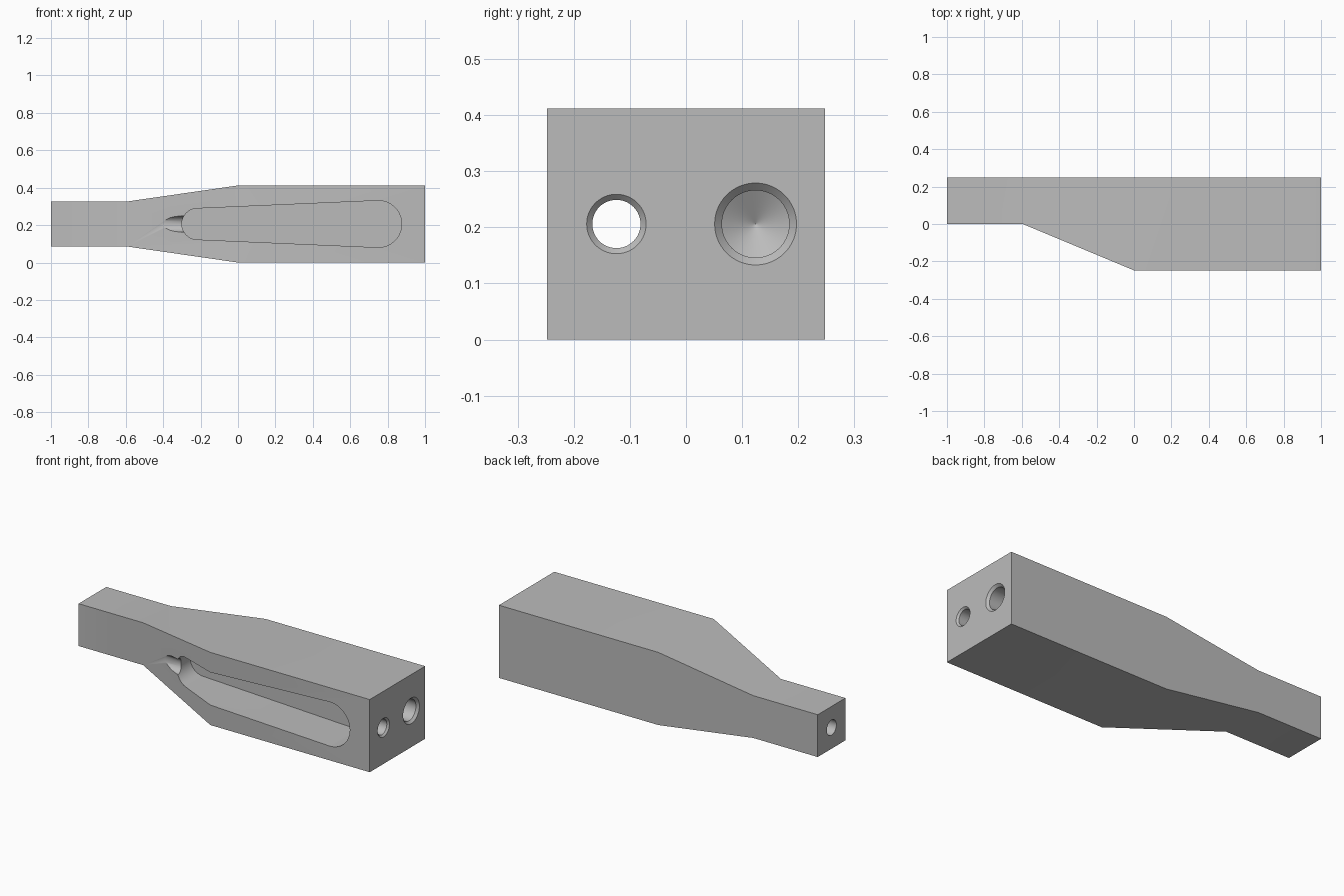
import bpy
import bmesh
from math import sin, cos, pi, radians, acos

default = bpy.data.objects.get("Cube")
if default:
    bpy.data.objects.remove(default, do_unlink=True)

HALF = 0.248      # half depth of the block
MID = 0.206       # height of all bore axes
SEGMENTS = 64

metal = bpy.data.materials.new("light_grey")
grey = (0.5, 0.5, 0.5, 1)
metal.diffuse_color = grey
metal.use_nodes = True
metal.node_tree.nodes["Principled BSDF"].inputs["Base Color"].default_value = grey


def loft(name, rings):
    """Skin a row of equal-length point loops and cap both ends."""
    bm = bmesh.new()
    loops = [[bm.verts.new(p) for p in ring] for ring in rings]
    for a, b in zip(loops, loops[1:]):
        for i in range(len(a)):
            j = (i + 1) % len(a)
            bm.faces.new((a[i], a[j], b[j], b[i]))
    bm.faces.new(loops[0])
    bm.faces.new(loops[-1])
    bmesh.ops.remove_doubles(bm, verts=bm.verts, dist=1e-6)
    bmesh.ops.recalc_face_normals(bm, faces=bm.faces)
    mesh = bpy.data.meshes.new(name)
    bm.to_mesh(mesh)
    bm.free()
    mesh.materials.append(metal)
    obj = bpy.data.objects.new(name, mesh)
    bpy.context.collection.objects.link(obj)
    return obj


def bore(name, y, profile):
    """Turned cutter along x, from (x, radius) pairs."""
    angles = [2 * pi * i / SEGMENTS for i in range(SEGMENTS)]
    return loft(name, [[(x, y + r * cos(a), MID + r * sin(a)) for a in angles]
                       for x, r in profile])


def slot(name, x1, r1, x2, r2, y1, y2):
    """Tapered slot cutter: two round ends joined by tangent sides."""
    lean = acos((r1 - r2) / (x2 - x1))
    n = SEGMENTS // 2
    outline = []
    for cx, r, start, end in ((x2, r2, -lean, lean), (x1, r1, lean, 2 * pi - lean)):
        for i in range(n + 1):
            a = start + (end - start) * i / n
            outline.append((cx + r * cos(a), MID + r * sin(a)))
    return loft(name, [[(x, y, z) for x, z in outline] for y in (y1, y2)])


# Block with a narrow neck, a taper and a full-size end
stations = [(-1, 0, 0.12), (-0.595, 0, 0.12), (0, -HALF, MID), (1, -HALF, MID)]
block = loft("block", [[(x, front, MID - h), (x, HALF, MID - h),
                        (x, HALF, MID + h), (x, front, MID + h)]
                       for x, front, h in stations])

# Side slot, chamfered rod bore, large blind bore and neck bore
cutters = [
    slot("slot_cutter", -0.217, 0.083, 0.75, 0.125, -0.4, 0),
    bore("rod_bore_cutter", -HALF / 2,
         [(1.01, 0.063), (0.99, 0.043), (-0.6, 0.043)]),
    bore("blind_bore_cutter", HALF / 2,
         [(1.01, 0.083), (0.987, 0.06), (0.4, 0.06), (0.365, 0.0001)]),
    bore("neck_bore_cutter", HALF / 2,
         [(-1.01, 0.043), (-0.5, 0.043), (-0.475, 0.0001)]),
]

bpy.ops.object.select_all(action="DESELECT")
bpy.context.view_layer.objects.active = block
block.select_set(True)
for cutter in cutters:
    cutter.hide_render = True
    cut = block.modifiers.new(cutter.name, "BOOLEAN")
    cut.operation = "DIFFERENCE"
    cut.solver = "EXACT"
    cut.object = cutter
    bpy.ops.object.modifier_apply(modifier=cut.name)
    bpy.data.objects.remove(cutter, do_unlink=True)

bpy.ops.object.shade_smooth_by_angle(angle=radians(30))
